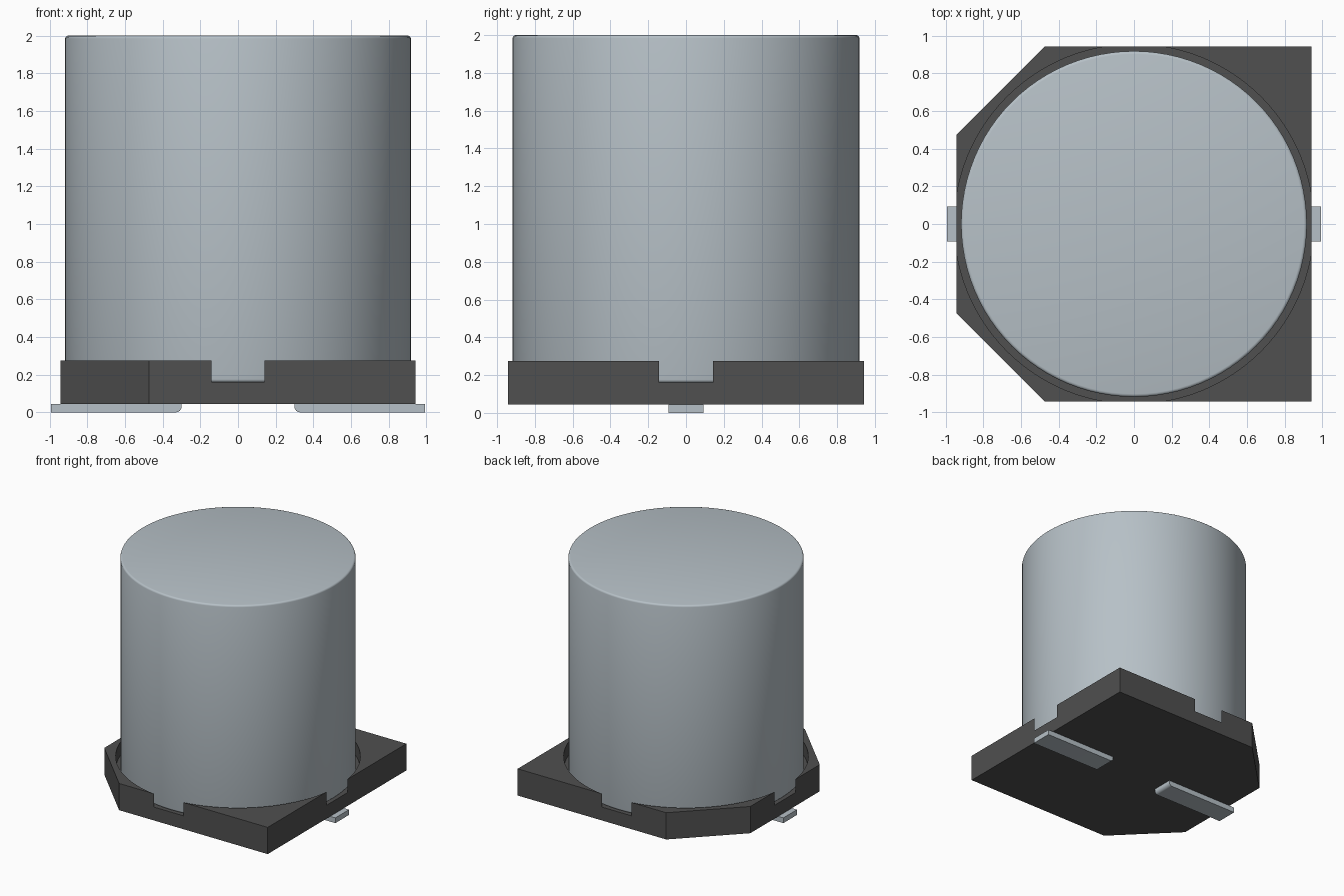
import bpy, bmesh, math

if "Cube" in bpy.data.objects:
    bpy.data.objects.remove(bpy.data.objects["Cube"])


def material(name, rgb):
    m = bpy.data.materials.new(name)
    m.use_nodes = True
    m.diffuse_color = (*rgb, 1)
    m.node_tree.nodes["Principled BSDF"].inputs["Base Color"].default_value = (*rgb, 1)
    return m


ALUMINIUM = material("brushed aluminium", (0.47, 0.53, 0.57))
PLASTIC = material("black plastic", (0.08, 0.08, 0.08))


def add_object(name, bm, mat):
    bmesh.ops.recalc_face_normals(bm, faces=bm.faces)
    me = bpy.data.meshes.new(name)
    bm.to_mesh(me)
    bm.free()
    me.materials.append(mat)
    ob = bpy.data.objects.new(name, me)
    bpy.context.collection.objects.link(ob)
    return ob


def extrude(name, outline, depth, mat):
    """Prism from a closed loop of 3D points, swept along depth."""
    bm = bmesh.new()
    face = bm.faces.new([bm.verts.new(p) for p in outline])
    new = bmesh.ops.extrude_face_region(bm, geom=[face])["geom"]
    bmesh.ops.translate(bm, vec=depth, verts=[v for v in new if isinstance(v, bmesh.types.BMVert)])
    return add_object(name, bm, mat)


def cylinder(name, radius, z0, z1, mat, segments=96, bevel=0.0):
    bm = bmesh.new()
    bmesh.ops.create_cone(bm, cap_ends=True, segments=segments, radius1=radius, radius2=radius, depth=z1 - z0)
    bmesh.ops.translate(bm, vec=(0, 0, (z0 + z1) / 2), verts=bm.verts)
    if bevel:
        rims = [e for e in bm.edges if abs(e.verts[0].co.z - e.verts[1].co.z) < 1e-5]
        bmesh.ops.bevel(bm, geom=rims, offset=bevel, segments=3, profile=0.5, affect='EDGES')
    return add_object(name, bm, mat)


def smooth(ob):
    bpy.ops.object.select_all(action='DESELECT')
    ob.select_set(True)
    bpy.context.view_layer.objects.active = ob
    bpy.ops.object.shade_smooth_by_angle(angle=math.radians(35))


# Base plate with two cut corners
H, C = 0.943, 0.472
plan = [(H, -H), (H, H), (-C, H), (-H, C), (-H, -C), (-C, -H)]
base = extrude("base_plate", [(x, y, 0.045) for x, y in plan], (0, 0, 0.23), PLASTIC)

# Round seat sunk into the base; it breaks through the middle of each side
cutter = cylinder("seat_cutter", 0.954, 0.16, 0.40, PLASTIC)
cutter.hide_render = True
mod = base.modifiers.new("seat", 'BOOLEAN')
mod.operation = 'DIFFERENCE'
mod.solver = 'EXACT'
mod.object = cutter
bpy.context.view_layer.objects.active = base
bpy.ops.object.modifier_apply(modifier=mod.name)
bpy.data.objects.remove(cutter)
smooth(base)

# Can with softened rims
can = cylinder("can", 0.918, 0.16, 2.0, ALUMINIUM, bevel=0.016)
smooth(can)

# Flat leads, rounded at the lower inner end
R, INNER, OUTER, T, W = 0.03, 0.30, 0.992, 0.045, 0.093
arc = [(INNER + R - R * math.cos(a), R - R * math.sin(a))
       for a in (math.pi / 2 * i / 6 for i in range(7))]
profile = [(OUTER, T), (INNER, T)] + arc + [(OUTER, 0)]
for side, s in (("left", 1), ("right", -1)):
    lead = extrude(side + "_lead", [(s * x, -W, z) for x, z in profile], (0, 2 * W, 0), ALUMINIUM)
    smooth(lead)
